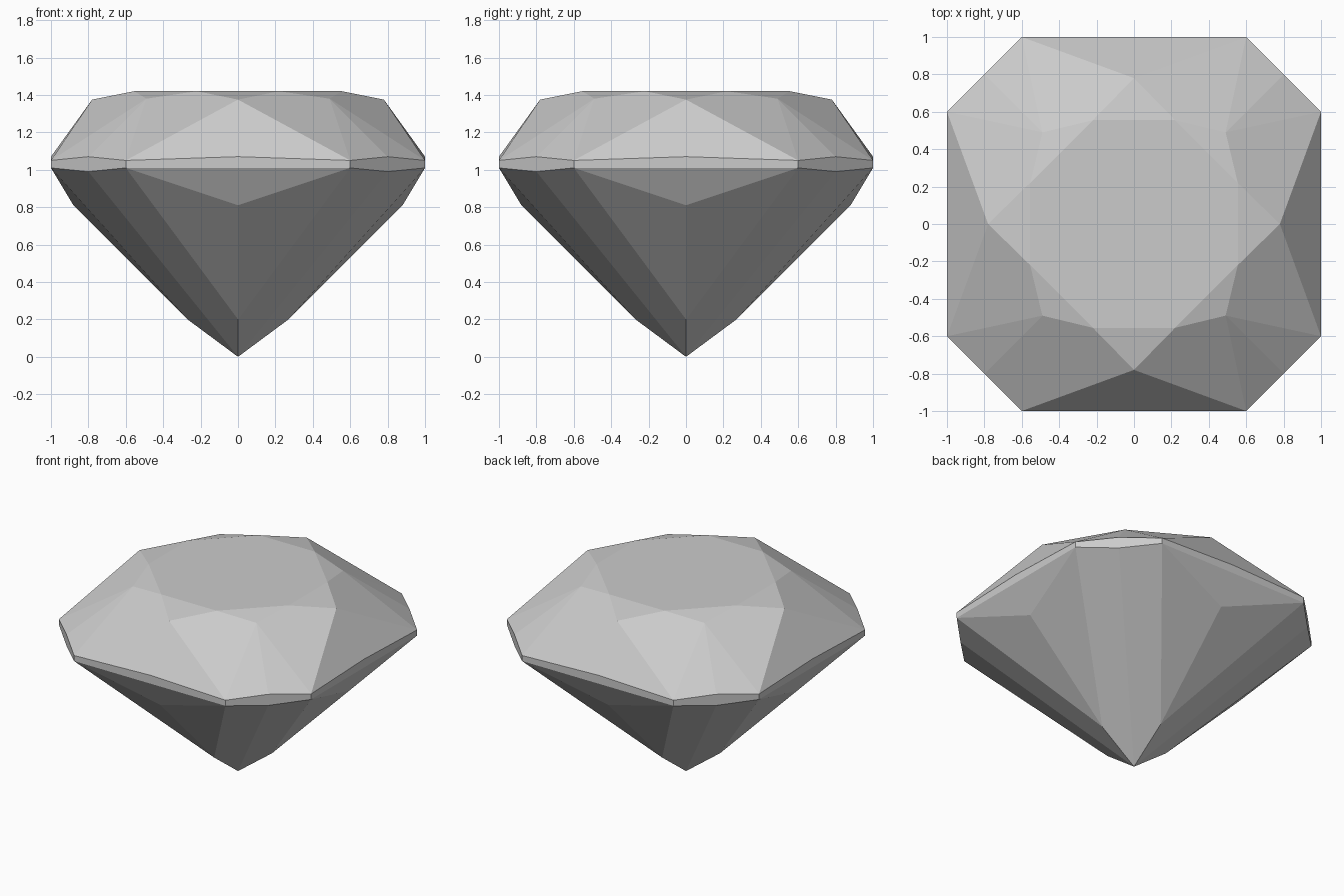
import bpy
import bmesh
from math import radians
from mathutils import Matrix, Vector

default = bpy.data.objects.get("Cube")
if default:
    bpy.data.objects.remove(default, do_unlink=True)

# Single stone colour
stone = bpy.data.materials.new("stone_grey")
stone.use_nodes = True
colour = (0.6, 0.6, 0.6, 1)
stone.diffuse_color = colour
stone.node_tree.nodes["Principled BSDF"].inputs["Base Color"].default_value = colour

# Named cut points on the front side and its right-hand corner
POINTS = {
    "table_l": (-0.22, -0.555, 1.42), "table_r": (0.22, -0.555, 1.42),
    "table_next": (0.555, -0.22, 1.42),
    "star": (0, -0.78, 1.375), "star_next": (0.78, 0, 1.375),
    "shoulder": (0.49, -0.49, 1.38),
    "rim_l": (-0.6, -1, 1.05), "rim_mid": (0, -1, 1.07), "rim_r": (0.6, -1, 1.05),
    "rim_corner": (0.8, -0.8, 1.07), "rim_next": (1, -0.6, 1.05),
    "belt_l": (-0.6, -1, 1.01), "belt_r": (0.6, -1, 1.01),
    "belt_corner": (0.8, -0.8, 0.99), "belt_next": (1, -0.6, 1.01),
    "keel": (0, -0.88, 0.81), "low": (0, -0.27, 0.2),
    "low_next": (0.27, 0, 0.2), "tip": (0, 0, 0),
}

# Facets of one quarter, repeated four times around the axis
FACETS = [
    # crown
    "star table_r table_l",
    "rim_l rim_r star",
    "rim_l rim_mid rim_r",
    "star rim_r shoulder table_r",
    "shoulder rim_next star_next table_next",
    "table_r shoulder table_next",
    "rim_r rim_corner shoulder",
    "rim_corner rim_next shoulder",
    # girdle
    "belt_l belt_r rim_r rim_mid rim_l",
    "belt_r belt_corner rim_corner rim_r",
    "belt_corner belt_next rim_next rim_corner",
    # pavilion
    "belt_l keel belt_r",
    "belt_r keel low",
    "keel belt_l low",
    "belt_r low tip belt_corner",
    "belt_corner tip low_next belt_next",
]
# The rim triangle is one facet that takes in the raised rim midpoint
FACETS[1:3] = ["rim_l rim_mid rim_r star"]

bm = bmesh.new()
for turn in range(4):
    spin = Matrix.Rotation(radians(90 * turn), 3, "Z")
    for facet in FACETS:
        bm.faces.new([bm.verts.new(spin @ Vector(POINTS[n])) for n in facet.split()])

# Table: one octagon closing the top
table = []
for turn in range(4):
    spin = Matrix.Rotation(radians(90 * turn), 3, "Z")
    table += [bm.verts.new(spin @ Vector(POINTS[n])) for n in ("table_l", "table_r")]
bm.faces.new(table)

bmesh.ops.remove_doubles(bm, verts=bm.verts[:], dist=0.0005)
bmesh.ops.recalc_face_normals(bm, faces=bm.faces[:])
mesh = bpy.data.meshes.new("cut_gem")
bm.to_mesh(mesh)
bm.free()
mesh.materials.append(stone)
gem = bpy.data.objects.new("cut_gem", mesh)
bpy.context.collection.objects.link(gem)
